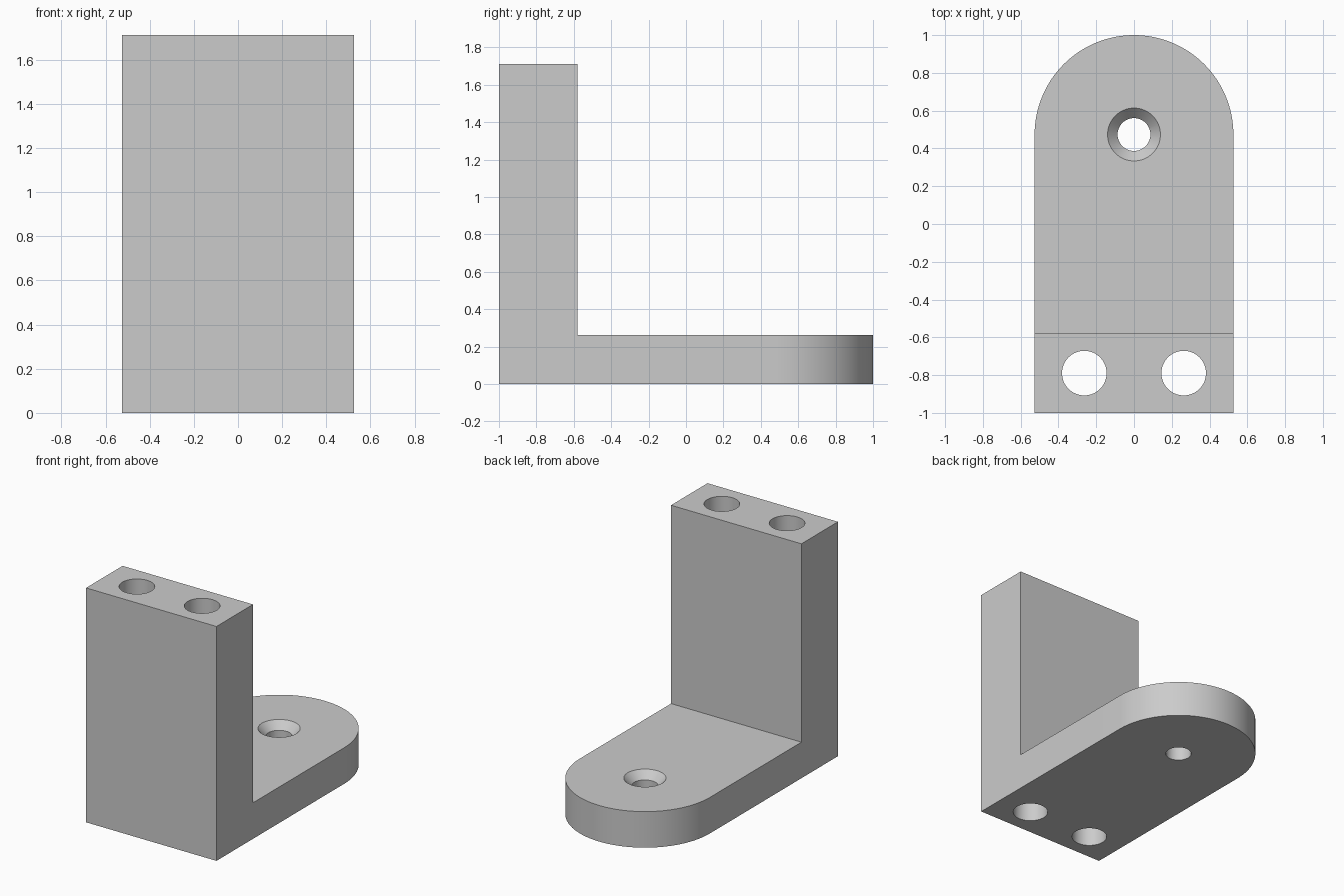
import bpy
import bmesh
from math import cos, sin, pi, radians
from mathutils import Matrix, Vector

default_cube = bpy.data.objects.get("Cube")
if default_cube:
    bpy.data.objects.remove(default_cube, do_unlink=True)

# Main dimensions
UNIT = 1 / 19
HALF_W = 10 * UNIT
HEIGHT = 32.5 * UNIT
BASE_T = 5 * UNIT
WALL_BACK = -1 + 8 * UNIT
ROUND_Y = 1 - HALF_W
SEGMENTS = 64

grey = bpy.data.materials.new("light grey")
grey.use_nodes = True
grey.diffuse_color = (0.6, 0.6, 0.6, 1)
grey.node_tree.nodes["Principled BSDF"].inputs["Base Color"].default_value = (0.6, 0.6, 0.6, 1)


def finish(name, bm):
    """Turn a bmesh into a grey object in the scene."""
    bmesh.ops.recalc_face_normals(bm, faces=bm.faces)
    mesh = bpy.data.meshes.new(name)
    bm.to_mesh(mesh)
    bm.free()
    mesh.materials.append(grey)
    obj = bpy.data.objects.new(name, mesh)
    bpy.context.collection.objects.link(obj)
    return obj


def prism(name, points, direction):
    """Extrude a closed outline along a direction."""
    bm = bmesh.new()
    face = bm.faces.new([bm.verts.new(p) for p in points])
    result = bmesh.ops.extrude_face_region(bm, geom=[face], use_keep_orig=True)
    moved = [v for v in result["geom"] if isinstance(v, bmesh.types.BMVert)]
    bmesh.ops.translate(bm, verts=moved, vec=Vector(direction))
    return finish(name, bm)


def cone(name, x, y, z0, z1, r0, r1):
    """Upright cone or cylinder between two heights."""
    bm = bmesh.new()
    bmesh.ops.create_cone(bm, cap_ends=True, segments=SEGMENTS, radius1=r0, radius2=r1,
                          depth=z1 - z0, matrix=Matrix.Translation((x, y, (z0 + z1) / 2)))
    return finish(name, bm)


def cut(target, tool, operation="DIFFERENCE"):
    """Apply a boolean and discard the tool."""
    tool.hide_render = True
    mod = target.modifiers.new("cut", "BOOLEAN")
    mod.operation = operation
    mod.solver = "EXACT"
    mod.object = tool
    bpy.ops.object.select_all(action="DESELECT")
    bpy.context.view_layer.objects.active = target
    target.select_set(True)
    bpy.ops.object.modifier_apply(modifier=mod.name)
    bpy.data.objects.remove(tool, do_unlink=True)


# L-shaped side profile, made wide and then trimmed
profile = [(-1, 0), (2, 0), (2, BASE_T), (WALL_BACK, BASE_T), (WALL_BACK, HEIGHT), (-1, HEIGHT)]
bracket = prism("angle_bracket", [(-1, y, z) for y, z in profile], (2, 0, 0))

# Plan outline with a rounded back end
outline = [(-HALF_W, -2, -1), (HALF_W, -2, -1)]
outline += [(HALF_W * cos(a), ROUND_Y + HALF_W * sin(a), -1)
            for a in (pi * i / SEGMENTS for i in range(SEGMENTS + 1))]
cut(bracket, prism("plan_trim", outline, (0, 0, 4)), "INTERSECT")

# Two vertical holes through the upright
for side in (-1, 1):
    cut(bracket, cone("upright_hole", side * HALF_W / 2, -1 + 4 * UNIT, -1, 3, 0.118, 0.118))

# Countersunk screw hole in the base
HOLE_R, SINK_R, SINK_D = 0.087, 0.14, 0.055
cut(bracket, cone("screw_hole", 0, ROUND_Y, -1, 1, HOLE_R, HOLE_R))
slope = (SINK_R - HOLE_R) / SINK_D
EXTRA = 0.02
cut(bracket, cone("countersink", 0, ROUND_Y, BASE_T - SINK_D - EXTRA, BASE_T + EXTRA,
                  HOLE_R - slope * EXTRA, SINK_R + slope * EXTRA))

# Smooth the curved walls, keep the corners crisp
bpy.ops.object.select_all(action="DESELECT")
bracket.select_set(True)
bpy.context.view_layer.objects.active = bracket
bpy.ops.object.shade_smooth_by_angle(angle=radians(25))
